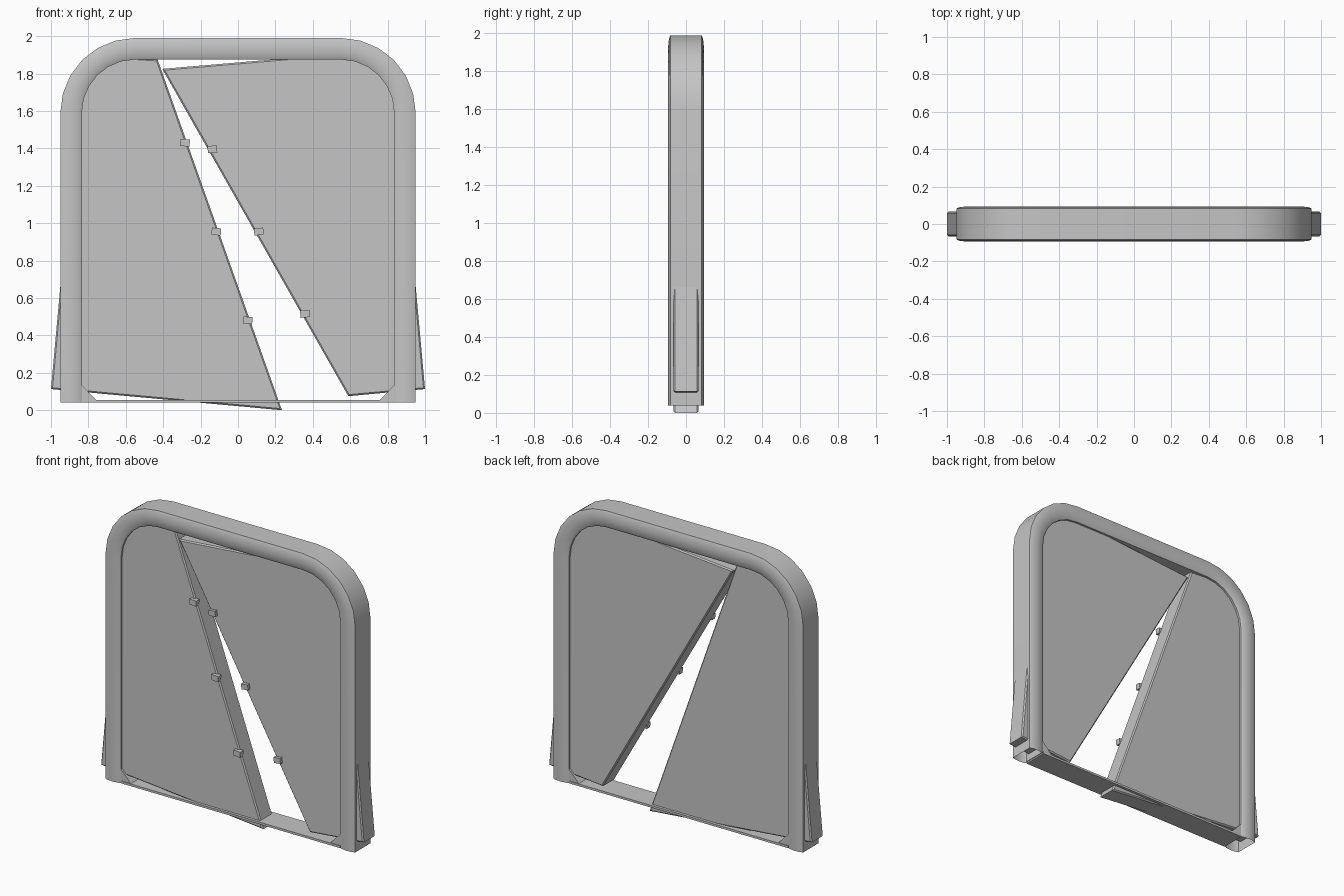
import bpy, bmesh, math
from mathutils import Matrix

cube = bpy.data.objects.get("Cube")
if cube:
    bpy.data.objects.remove(cube, do_unlink=True)

grey = bpy.data.materials.new("light_grey")
grey.use_nodes = True
COLOR = (0.56, 0.56, 0.56, 1)
grey.diffuse_color = COLOR
grey.node_tree.nodes["Principled BSDF"].inputs["Base Color"].default_value = COLOR


def finish(name, bm, smooth=False):
    bmesh.ops.recalc_face_normals(bm, faces=bm.faces)
    mesh = bpy.data.meshes.new(name)
    bm.to_mesh(mesh)
    bm.free()
    mesh.materials.append(grey)
    obj = bpy.data.objects.new(name, mesh)
    bpy.context.collection.objects.link(obj)
    if smooth:
        bpy.ops.object.select_all(action='DESELECT')
        obj.select_set(True)
        bpy.context.view_layer.objects.active = obj
        bpy.ops.object.shade_smooth_by_angle(angle=math.radians(35))
    return obj


def slab(name, outline, half_depth, bevel=0.0):
    """Flat outline in x, z pulled out along y, with chamfered rims."""
    bm = bmesh.new()
    face = bm.faces.new([bm.verts.new((x, -half_depth, z)) for x, z in outline])
    ext = bmesh.ops.extrude_face_region(bm, geom=[face])
    new = [v for v in ext["geom"] if isinstance(v, bmesh.types.BMVert)]
    bmesh.ops.translate(bm, verts=new, vec=(0, 2 * half_depth, 0))
    if not any(abs(f.normal.y) > 0.9 and f.calc_center_median().y < 0 for f in bm.faces):
        bm.faces.new([v for v in face.verts])
    bmesh.ops.recalc_face_normals(bm, faces=bm.faces)
    if bevel:
        rims = [e for e in bm.edges if abs(e.verts[0].co.y - e.verts[1].co.y) < 1e-5]
        bmesh.ops.bevel(bm, geom=rims, offset=bevel, segments=1, affect='EDGES')
    return finish(name, bm)


# Arched frame: a softly domed section swept up, over and down
CX, CZ, R_OUT, R_IN, FOOT = 0.55, 1.59, 0.40, 0.285, 0.04
dome = [(0, 0.083), (0.15, 0.09), (0.5, 0.094), (0.85, 0.089), (1, 0.08)]
section = dome + [(t, -y) for t, y in reversed(dome)]
STEPS = 6


def frame_point(side, angle, t):
    r = R_OUT + (R_IN - R_OUT) * t
    return side * (CX + r * math.cos(angle)), CZ + r * math.sin(angle)


bm = bmesh.new()
arc = [i * math.pi / 2 / STEPS for i in range(STEPS + 1)]
stations = [(1, 0, True)] + [(1, a, False) for a in arc]
stations += [(-1, a, False) for a in reversed(arc)] + [(-1, 0, True)]
rings = []
for side, angle, foot in stations:
    ring = []
    for t, y in section:
        x, z = frame_point(side, angle, t)
        ring.append(bm.verts.new((x, y, FOOT if foot else z)))
    rings.append(ring)
n = len(section)
for a, b in zip(rings, rings[1:]):
    for i in range(n):
        j = (i + 1) % n
        bm.faces.new((a[i], a[j], b[j], b[i]))
finish("arched_frame", bm, smooth=True)

# Sill and its corner gussets
slab("sill", [(-0.835, 0.04), (0.835, 0.04), (0.835, 0.055), (-0.835, 0.055)], 0.085)
for side, label in ((1, "left"), (-1, "right")):
    slab(label + "_gusset",
         [(side * 0.84, 0.05), (side * 0.755, 0.05), (side * 0.835, 0.135), (side * 0.84, 0.135)], 0.08)

# Two tilted door panels split by a diagonal opening
corner = [(0.865, 1.6), (0.85, 1.72), (0.77, 1.83)]
slab("left_panel", [(0.59, 0.075), (1.0, 0.113)] + corner + [(0.6, 1.91), (-0.405, 1.825)], 0.066, 0.008)
slab("right_panel", [(0.235, 0.0), (-1.0, 0.113)] + [(-x, z) for x, z in corner]
     + [(-0.6, 1.886), (-0.43, 1.875)], 0.066, 0.008)

# Small catches along both diagonal edges
catches = {
    "left": (-5, [(-0.137, 1.395), (0.111, 0.955), (0.358, 0.515)]),
    "right": (5, [(-0.283, 1.43), (-0.116, 0.955), (0.052, 0.48)]),
}
for label, (tilt, spots) in catches.items():
    for k, (x, z) in enumerate(spots):
        bm = bmesh.new()
        place = (Matrix.Translation((x, -0.07, z))
                 @ Matrix.Rotation(math.radians(tilt), 4, 'Y')
                 @ Matrix.Diagonal((0.05, 0.036, 0.038, 1)))
        bmesh.ops.create_cube(bm, size=1, matrix=place)
        finish(f"{label}_catch_{k + 1}", bm)
